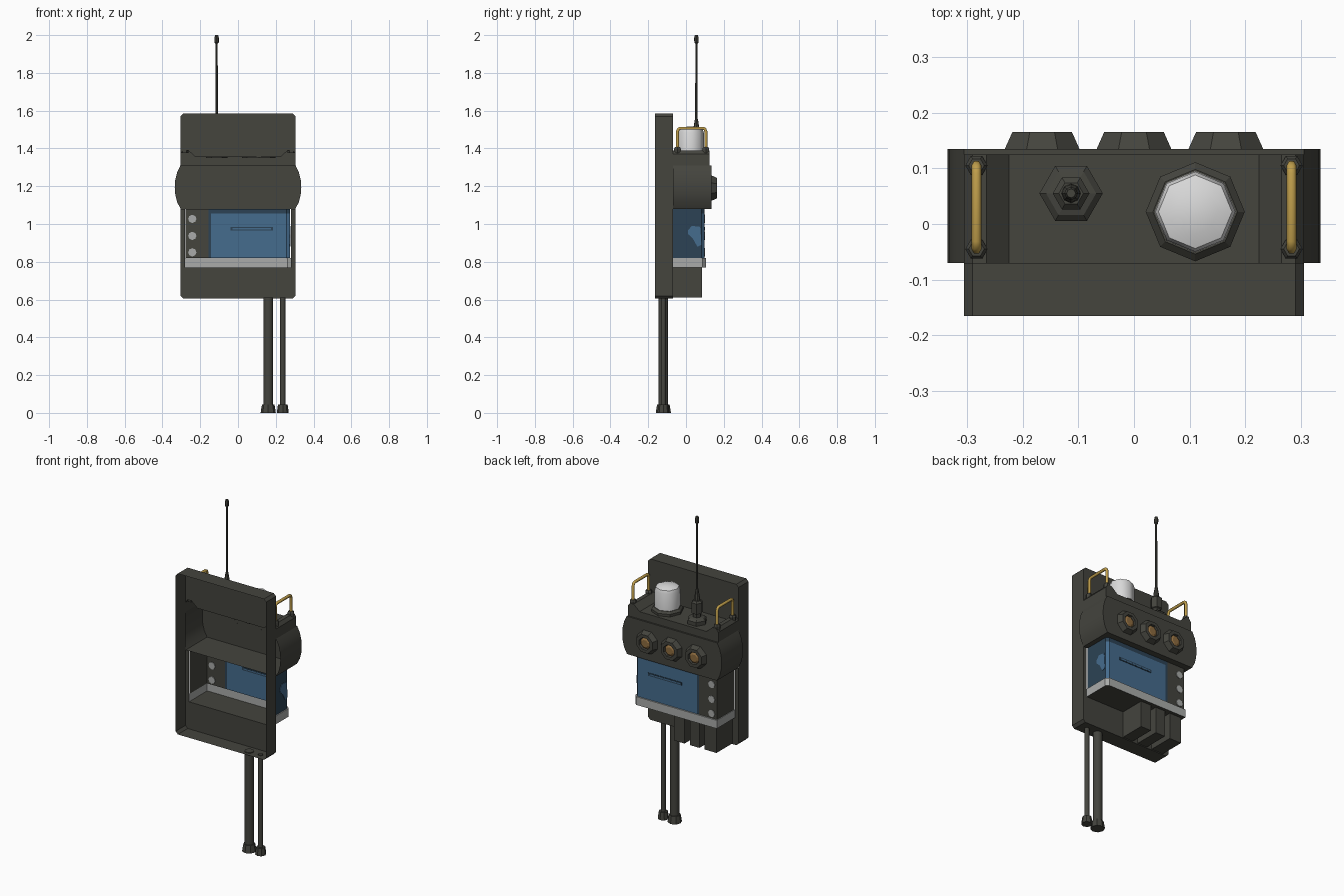
import bpy, bmesh, math
from mathutils import Vector

if "Cube" in bpy.data.objects:
    bpy.data.objects.remove(bpy.data.objects["Cube"])


def material(name, r, g, b):
    m = bpy.data.materials.new(name)
    m.diffuse_color = (r, g, b, 1)
    m.use_nodes = True
    m.node_tree.nodes["Principled BSDF"].inputs["Base Color"].default_value = m.diffuse_color
    return m


DARK = material("dark olive grey", .058, .058, .048)
BLUE = material("screen blue", .06, .15, .27)
NAVY = material("deep blue", .025, .055, .09)
SILVER = material("silver", .40, .41, .40)
WHITE = material("white", .70, .70, .70)
GOLD = material("gold", .52, .34, .07)
AMBER = material("amber", .27, .15, .05)


def finish(name, bm, mats, smooth=False, recalc=True):
    if recalc:
        bmesh.ops.recalc_face_normals(bm, faces=bm.faces)
    me = bpy.data.meshes.new(name)
    bm.to_mesh(me)
    bm.free()
    for m in mats:
        me.materials.append(m)
    ob = bpy.data.objects.new(name, me)
    bpy.context.collection.objects.link(ob)
    if smooth:
        bpy.ops.object.select_all(action='DESELECT')
        ob.select_set(True)
        bpy.context.view_layer.objects.active = ob
        bpy.ops.object.shade_smooth_by_angle(angle=math.radians(50))
    return ob


def loft(name, rings, mats, closed=False, caps=(False, False), rule=None, smooth=False):
    """Skin a row of equally long point rings; rule(ring, segment) picks the colour."""
    bm = bmesh.new()
    vs = [[bm.verts.new(p) for p in ring] for ring in rings]
    n = len(rings[0])
    for i in range(len(vs) - 1):
        for j in range(n if closed else n - 1):
            k = (j + 1) % n
            f = bm.faces.new((vs[i][j], vs[i][k], vs[i + 1][k], vs[i + 1][j]))
            f.material_index = rule(i, j) if rule else 0
    for want, ring, idx in ((caps[0], vs[0], 0), (caps[1], vs[-1], len(vs) - 2)):
        if want:
            bm.faces.new(ring).material_index = rule(idx, 0) if rule else 0
    return finish(name, bm, mats, smooth)


def lathe(name, centre, profile, mats, sides=8, axis='Z', rule=None, smooth=False, turn=0.0):
    rings = []
    for r, h in profile:
        ring = []
        for k in range(sides):
            a = 2 * math.pi * k / sides + turn
            u, v = r * math.cos(a), r * math.sin(a)
            off = (u, v, h) if axis == 'Z' else (u, h, v)
            ring.append(Vector(centre) + Vector(off))
        rings.append(ring)
    return loft(name, rings, mats, True, (True, True), rule, smooth)


def plate(name, polys, mat):
    bm = bmesh.new()
    for p in polys:
        bm.faces.new([bm.verts.new(q) for q in p])
    return finish(name, bm, [mat])


def box(name, x0, x1, y0, y1, z0, z1, mat):
    ring = [(x0, y0), (x1, y0), (x1, y1), (x0, y1)]
    return loft(name, [[(x, y, z) for x, y in ring] for z in (z0, z1)], [mat], True, (True, True))


def xz(points, y):
    return [(x, y, z) for x, z in points]


FRONT, BACK = -.165, -.07

# mounting tray: thin rim, open to the front
outline = [(-.305, .62), (-.29, .605), (.29, .605), (.305, .62),
           (.305, 1.57), (.29, 1.585), (-.29, 1.585), (-.305, 1.57)]
loft("tray_rim", [xz(outline, FRONT), xz(outline, BACK)], [DARK], True)

# tray back wall around the body opening
roof = [(-.305, 1.31), (-.305, 1.37), (-.29, 1.39), (-.265, 1.39), (-.225, 1.355)]
roof += [(-x, z) for x, z in reversed(roof)]
upper = roof[1:-1] + outline[4:]
lower = [(-.305, .77)] + outline[:4] + [(.305, .77)]
strips = [[(s * .28, .77), (s * .305, .77), (s * .305, 1.08), (s * .28, 1.08)] for s in (-1, 1)]
plate("tray_back_wall", [xz(p, BACK) for p in [upper, lower] + strips], DARK)

# saddle-shaped roof housing
loft("roof_housing", [xz(roof, BACK), xz(roof, .125)], [DARK], False, (False, True))

# bulged housing that carries the lenses
right = [(.305, 1.31), (.322, 1.275), (.332, 1.235), (.335, 1.195), (.332, 1.155), (.322, 1.115), (.303, 1.08)]
bulge = right + [(-x, z) for x, z in reversed(right)]
loft("lens_housing", [xz(bulge, BACK), xz(bulge, .135)], [DARK], False, (False, True), None, True)
plate("lens_housing_ledge", [[(-.305, .125, 1.31), (.305, .125, 1.31), (.305, .135, 1.31), (-.305, .135, 1.31)]], DARK)

# three lenses
for i, x in enumerate((-.165, 0, .165)):
    lathe(f"lens_{i}", (x, 0, 1.19),
          [(.073, .134), (.058, .165), (.038, .165), (.034, .152)], [DARK, AMBER], 8, 'Y',
          turn=math.pi / 8)
    lathe(f"lens_glass_{i}", (x, 0, 1.19), [(.034, .154), (.022, .161)],
          [AMBER], 8, 'Y', turn=math.pi / 8)

# display housing: grey end, blue wrap-round screen with darker edges
wall = [(-.277, BACK), (-.277, .097), (-.157, .097), (-.143, .097), (.258, .097), (.274, .082), (.274, BACK)]


def screen_colour(i, j):
    if j < 2:
        return 0
    return 2 if j in (2, 5) or i == 1 else 1


loft("display_housing", [[(x, y, z) for x, y in wall] for z in (.82, 1.055, 1.08)],
     [DARK, BLUE, NAVY], rule=screen_colour)

# silver band under the display, with its dark floor
band = [(-.281, BACK), (-.281, .105), (-.157, .105), (-.143, .105), (.262, .105), (.28, .088), (.28, BACK)]
loft("silver_band", [[(x, y, .82) for x, y in wall], [(x, y, .82) for x, y in band],
                     [(x, y, .77) for x, y in band]], [SILVER])
plate("floor", [[(x, y, .77) for x, y in band]], DARK)

# display slot, seen from both sides of the thin screen
box("display_slot", -.04, .185, .094, .100, .966, .984, NAVY)
box("display_slot_inlay", -.03, .175, .0935, .1005, .972, .978, BLUE)

# lighter reflection on the screen's side
spot = [(.01, .965), (.03, .99), (.075, .985), (.082, .89), (.06, .88), (.035, .925), (.012, .945)]
loft("screen_side_spot", [[(x, y, z) for y, z in spot] for x in (.272, .277)], [BLUE], True, (True, True))

# buttons
for i, z in enumerate((.85, .937, 1.027)):
    lathe(f"button_{i}", (-.242, 0, z), [(.022, .093), (.022, .101)], [SILVER], 8, 'Y')

# connector blocks below
for i, (a, b) in enumerate(((-.05, .02), (-.15, -.085), (-.265, -.185))):
    box(f"connector_block_{i}", a, b, BACK, .085, .61, .77, DARK)

# cables with end plugs
for i, (x, r, p) in enumerate(((.16, .026, .040), (.237, .014, .031))):
    lathe(f"cable_{i}", (x, -.12, 0), [(r, .04), (r, .61)], [DARK], 10, smooth=True)
    lathe(f"cable_plug_{i}", (x, -.12, 0), [(p, 0), (p * .97, .012), (p * .82, .045)], [DARK], 8)

# white canister on its collar
lathe("canister_collar", (.11, .022, 0), [(.089, 1.35), (.089, 1.37), (.076, 1.382)], [DARK])
lathe("canister", (.11, .022, 0), [(.073, 1.378), (.072, 1.485), (.066, 1.503), (.04, 1.513), (.008, 1.516)],
      [WHITE], 8, smooth=True)

# antenna: stacked hex nuts, taper, rod and tip
lathe("antenna_base", (-.113, .055, 0),
      [(.057, 1.35), (.057, 1.378), (.045, 1.388), (.024, 1.392), (.024, 1.412), (.033, 1.416),
       (.033, 1.48), (.022, 1.49)], [DARK], 6)
lathe("antenna_rod", (-.113, .055, 0),
      [(.018, 1.48), (.016, 1.505), (.009, 1.55), (.0065, 1.56), (.0055, 1.955),
       (.011, 1.96), (.012, 1.985), (.008, 2.0)], [DARK], 8)

# gold carrying handles on hex feet
for side, s in (("left", -1), ("right", 1)):
    path = [(-.045, 1.385), (-.045, 1.49), (-.04, 1.503), (-.03, 1.507),
            (.09, 1.507), (.1, 1.503), (.105, 1.49), (.105, 1.385)]
    cu = bpy.data.curves.new(f"{side}_handle", 'CURVE')
    cu.dimensions = '3D'
    cu.bevel_depth = .009
    cu.bevel_resolution = 1
    sp = cu.splines.new('POLY')
    sp.points.add(len(path) - 1)
    for pt, (y, z) in zip(sp.points, path):
        pt.co = (s * .283, y, z, 1)
    cu.materials.append(GOLD)
    ob = bpy.data.objects.new(f"{side}_handle", cu)
    bpy.context.collection.objects.link(ob)
    bpy.ops.object.select_all(action='DESELECT')
    ob.select_set(True)
    bpy.context.view_layer.objects.active = ob
    bpy.ops.object.convert(target='MESH')
    for k, y in enumerate((-.045, .105)):
        lathe(f"{side}_handle_foot_{k}", (s * .283, y, 0), [(.02, 1.375), (.02, 1.4), (.014, 1.408)], [DARK], 6)
